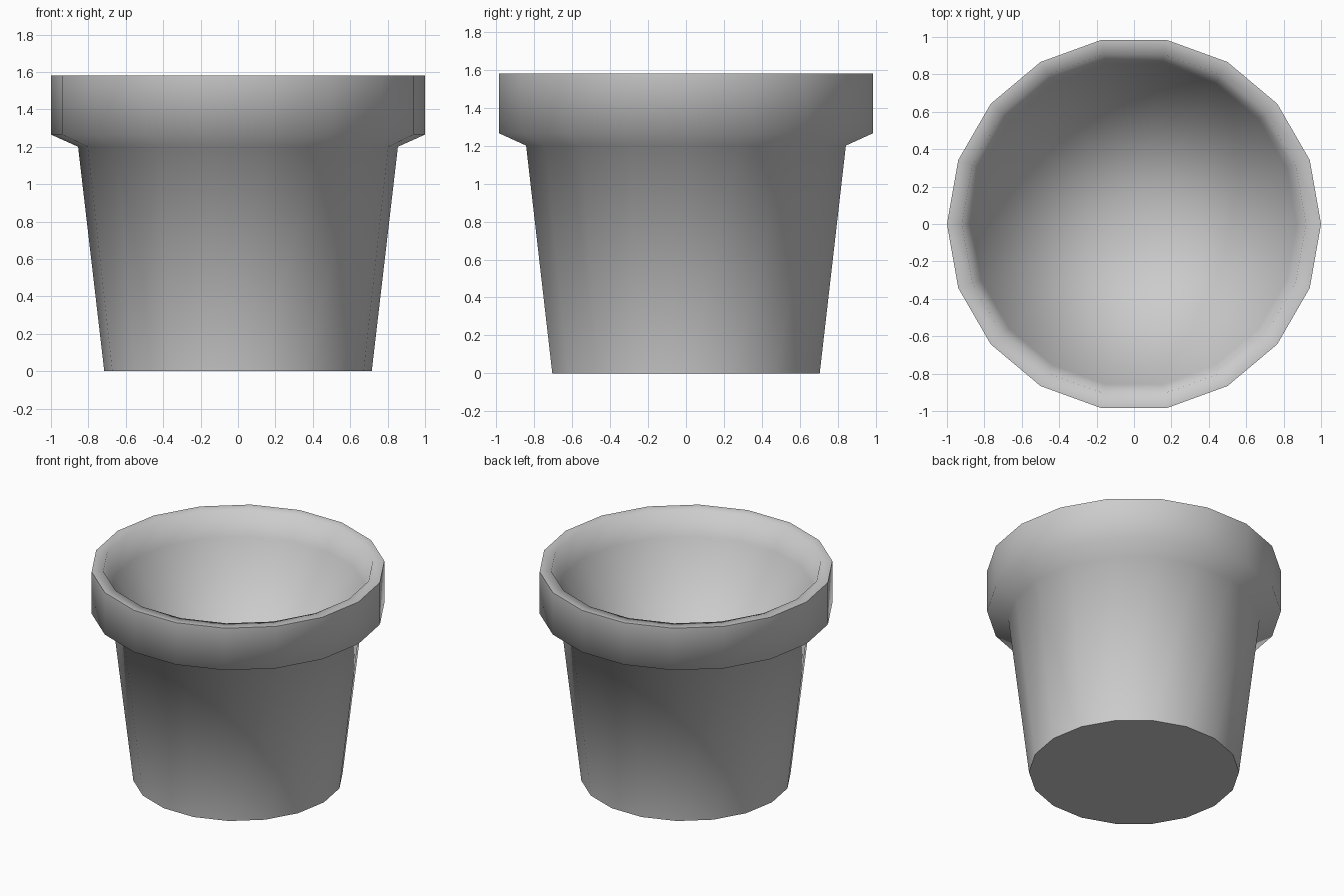
import bpy, bmesh
from math import cos, sin, tau

if "Cube" in bpy.data.objects:
    bpy.data.objects.remove(bpy.data.objects["Cube"])

SIDES = 18

# Pot outline from the foot, over the collar and lip, to the top of the hollow
profile = [(0.715, 0.0), (0.855, 1.20), (1.0, 1.265), (1.0, 1.58),
           (0.92, 1.58), (0.87, 1.40)]
HOLLOW_TIP = 0.15

bm = bmesh.new()


def ring(radius, z):
    return [bm.verts.new((radius * cos(tau * i / SIDES),
                          radius * sin(tau * i / SIDES), z)) for i in range(SIDES)]


# Wall, collar and lip
rings = [ring(r, z) for r, z in profile]
for low, high in zip(rings, rings[1:]):
    for i in range(SIDES):
        j = (i + 1) % SIDES
        bm.faces.new((low[i], low[j], high[j], high[i])).smooth = True

# Hollow, closing to a point
tip = bm.verts.new((0, 0, HOLLOW_TIP))
for i in range(SIDES):
    bm.faces.new((rings[-1][i], rings[-1][(i + 1) % SIDES], tip)).smooth = True

# Flat base
base = bm.faces.new(rings[0][::-1])

# Sharp edges round the base and the top of the collar
for loop in (rings[0], rings[3]):
    for i in range(SIDES):
        bm.edges.get((loop[i], loop[(i + 1) % SIDES])).smooth = False

mesh = bpy.data.meshes.new("plant_pot")
bm.to_mesh(mesh)
bm.free()
pot = bpy.data.objects.new("plant_pot", mesh)
bpy.context.collection.objects.link(pot)
